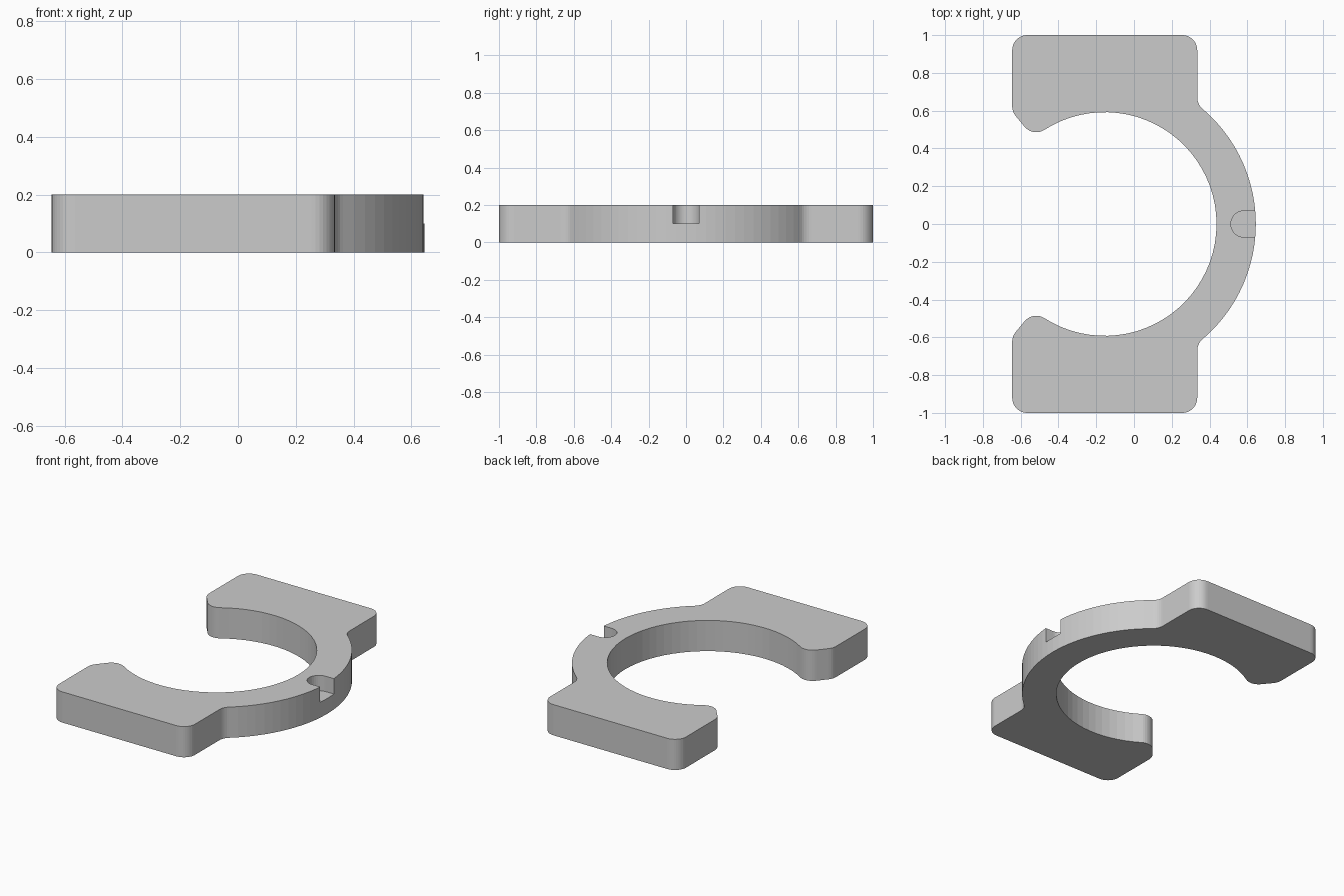
import bpy, bmesh
from math import radians, degrees, sin, cos, tan, acos, atan2, sqrt, ceil

if "Cube" in bpy.data.objects:
    bpy.data.objects.remove(bpy.data.objects["Cube"])

CX, R_IN, R_OUT, F = -0.155, 0.592, 0.80, 0.08   # ring centre, radii, fillet
X0, X1, Y1, H = -0.645, 0.335, 1.0, 0.2          # pad extents, height
END = radians(129.5)                             # radial end cut of the jaw


def arc(cx, cy, r, a0, a1, step=6):
    n = max(2, ceil(abs(a1 - a0) / step))
    return [(cx + r * cos(radians(a0 + (a1 - a0) * i / n)),
             cy + r * sin(radians(a0 + (a1 - a0) * i / n))) for i in range(n + 1)]


def extrude(name, pts, z0, z1):
    bm = bmesh.new()
    face = bm.faces.new([bm.verts.new((x, y, z0)) for x, y in pts])
    res = bmesh.ops.extrude_face_region(bm, geom=[face])
    verts = [g for g in res["geom"] if isinstance(g, bmesh.types.BMVert)]
    bmesh.ops.translate(bm, verts=verts, vec=(0, 0, z1 - z0))
    bmesh.ops.recalc_face_normals(bm, faces=bm.faces)
    mesh = bpy.data.meshes.new(name)
    bm.to_mesh(mesh)
    bm.free()
    obj = bpy.data.objects.new(name, mesh)
    bpy.context.collection.objects.link(obj)
    return obj


# Fillet between pad side and outer ring
fx = X1 + F
fy = sqrt((R_OUT + F) ** 2 - (fx - CX) ** 2)
fa = degrees(acos((fx - CX) / (R_OUT + F)))

# Fillet between pad back and the radial end cut
corner_y = (X0 - CX) * tan(END)
back_y = corner_y + F * tan((END - radians(90)) / 2)
cut_a = degrees(END) + 90

# Rounded jaw tip
d = sqrt((R_IN + F) ** 2 - F ** 2)
tx = CX + d * cos(END) + F * sin(END)
ty = d * sin(END) - F * cos(END)
tip_a = degrees(atan2(ty, tx - CX))

# Half outline, then mirrored across y = 0
half = (arc(CX, 0, R_OUT, 0, fa, 4)
        + arc(fx, fy, F, fa + 180, 180, 10)[1:]
        + arc(X1 - F, Y1 - F, F, 0, 90, 10)
        + arc(X0 + F, Y1 - F, F, 90, 180, 10)
        + arc(X0 + F, back_y, F, 180, cut_a, 10)
        + arc(tx, ty, F, cut_a, tip_a + 180, 10)
        + arc(CX, 0, R_IN, tip_a, 0, 5)[1:])
outline = half + [(x, -y) for x, y in reversed(half[1:-1])]
clamp = extrude("open_ring_clamp", outline, 0, H)

# Round-ended notch in the upper half of the ring's outer side
slot = [(0.8, 0.07)] + arc(0.583, 0, 0.07, 90, 270, 10) + [(0.8, -0.07)]
cutter = extrude("notch_cutter", slot, H / 2, H + 0.1)
cutter.hide_render = True
cutter.hide_set(True)

cut = clamp.modifiers.new("notch", "BOOLEAN")
cut.operation = "DIFFERENCE"
cut.solver = "EXACT"
cut.object = cutter
